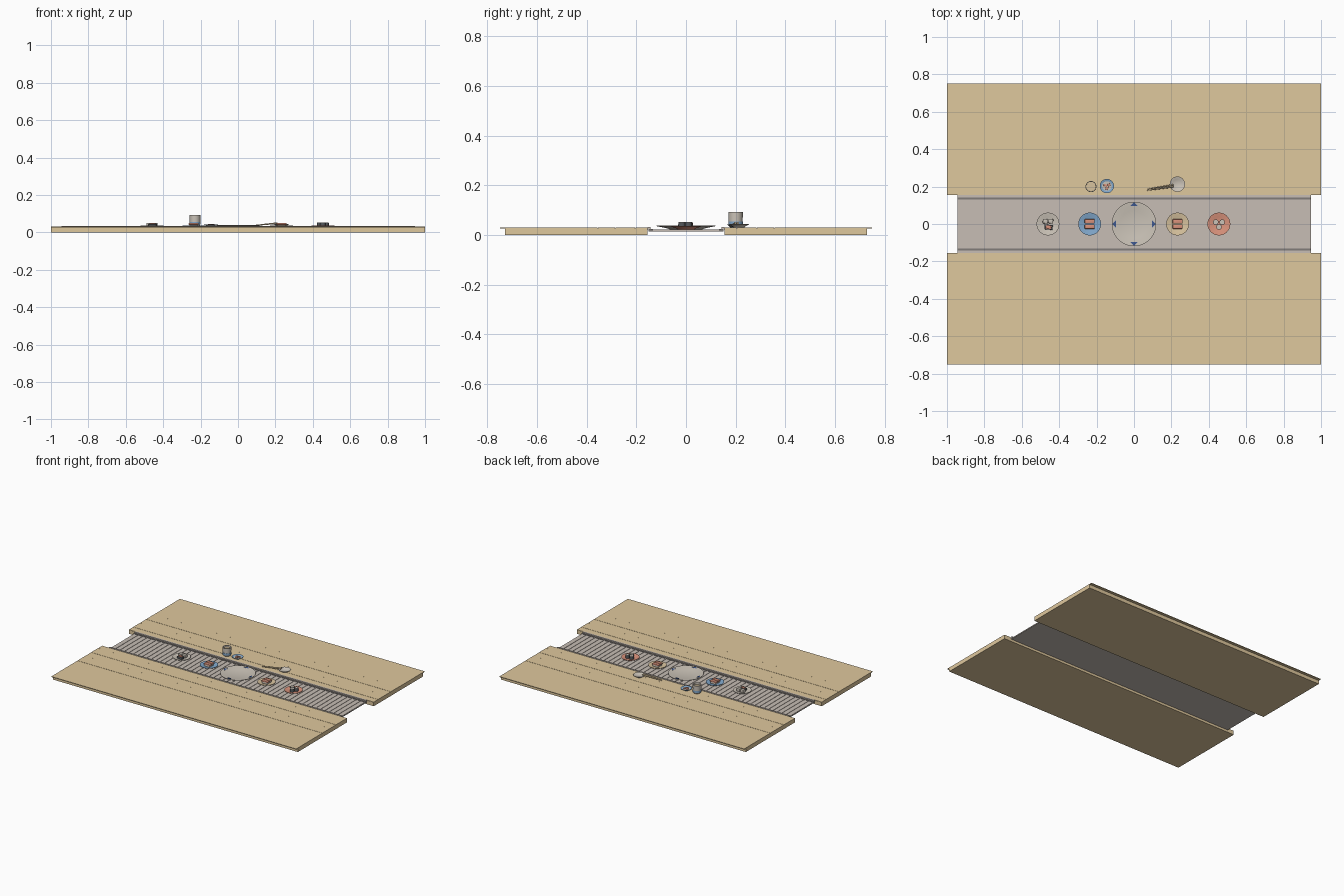
import bpy, bmesh, math
from mathutils import Matrix, Vector

if "Cube" in bpy.data.objects:
    bpy.data.objects.remove(bpy.data.objects["Cube"])


def mat(name, r, g, b):
    m = bpy.data.materials.new(name)
    m.diffuse_color = (r, g, b, 1)
    m.use_nodes = True
    m.node_tree.nodes["Principled BSDF"].inputs["Base Color"].default_value = m.diffuse_color
    return m


WOOD = mat("light_wood", 0.74, 0.58, 0.34)
STEEL = mat("warm_grey", 0.57, 0.51, 0.46)
DARK = mat("dark_grey", 0.22, 0.20, 0.19)
CHINA = mat("off_white", 0.60, 0.55, 0.48)
BLUE = mat("blue_glaze", 0.22, 0.39, 0.60)
NAVY = mat("navy", 0.05, 0.10, 0.28)
CORAL = mat("coral", 0.70, 0.29, 0.20)
SEAWEED = mat("seaweed", 0.09, 0.10, 0.11)
BEIGE = mat("beige_glaze", 0.68, 0.54, 0.34)


def finish(name, bm, m, smooth=False):
    bmesh.ops.recalc_face_normals(bm, faces=bm.faces)
    me = bpy.data.meshes.new(name)
    bm.to_mesh(me)
    bm.free()
    me.materials.append(m)
    ob = bpy.data.objects.new(name, me)
    bpy.context.collection.objects.link(ob)
    if smooth:
        bpy.context.view_layer.objects.active = ob
        bpy.ops.object.select_all(action='DESELECT')
        ob.select_set(True)
        bpy.ops.object.shade_smooth_by_angle(angle=math.radians(35))
    return ob


def add_box(bm, x0, x1, y0, y1, z0, z1):
    c = Matrix.Translation(((x0 + x1) / 2, (y0 + y1) / 2, (z0 + z1) / 2))
    bmesh.ops.create_cube(bm, size=1, matrix=c @ Matrix.Diagonal((x1 - x0, y1 - y0, z1 - z0, 1)))


def box(name, m, *dims):
    bm = bmesh.new()
    add_box(bm, *dims)
    return finish(name, bm, m)


def lathe(name, m, x, y, z, profile, n=32):
    """Revolve an (r, z) profile that begins and ends on the axis."""
    bm = bmesh.new()
    vs = [bm.verts.new((x + r, y, z + h)) for r, h in profile]
    es = [bm.edges.new(p) for p in zip(vs, vs[1:])]
    bmesh.ops.spin(bm, geom=vs + es, cent=(x, y, 0), axis=(0, 0, 1), angle=2 * math.pi, steps=n)
    bmesh.ops.remove_doubles(bm, verts=bm.verts, dist=1e-5)
    return finish(name, bm, m, True)


def block(name, m, x, y, z, sx, sy, sz, turn=0.0, bevel=0.003):
    """Soft-edged block resting at height z."""
    bm = bmesh.new()
    bmesh.ops.create_cube(bm, size=1, matrix=Matrix.Diagonal((sx, sy, sz, 1)))
    bmesh.ops.bevel(bm, geom=bm.edges[:], offset=bevel, segments=2, affect='EDGES', profile=0.5)
    bmesh.ops.transform(bm, verts=bm.verts, matrix=Matrix.Translation((x, y, z + sz / 2)) @ Matrix.Rotation(turn, 4, 'Z'))
    return finish(name, bm, m, True)


# Counters on both sides: body, overhanging top and plank boards
for s, side in ((-1, "front"), (1, "back")):
    def span(a, b):
        return sorted((s * a, s * b))
    box(side + "_counter_body", WOOD, -1, 1, *span(0.155, 0.73), 0, 0.027)
    bm = bmesh.new()
    edges = [0.155, 0.205, 0.285, 0.355, 0.445, 0.75]
    for i, (a, b) in enumerate(zip(edges, edges[1:])):
        add_box(bm, -1, 1, *span(a + 0.0006, b - 0.0006 * (b < 0.7)), 0.026, 0.0305 + 0.0006 * (i % 2))
    finish(side + "_counter_top", bm, WOOD)
    # Guide rails beside the belt
    box(side + "_rail_base", DARK, -0.945, 0.945, *span(0.132, 0.150), 0.016, 0.025)
    box(side + "_rail_cap", STEEL, -0.945, 0.945, *span(0.143, 0.155), 0.022, 0.033)

# Conveyor belt: bed with evenly spaced slats
box("belt_bed", STEEL, -0.945, 0.945, -0.151, 0.151, 0.014, 0.0195)
bm = bmesh.new()
count = 52
pitch = 1.89 / count
for i in range(count):
    x0 = -0.945 + i * pitch
    add_box(bm, x0 + 0.0014, x0 + pitch - 0.0014, -0.134, 0.134, 0.019, 0.023)
finish("belt_slats", bm, STEEL)


# Dishes
def plate(name, m, x, y, z, r, h=0.013):
    return lathe(name, m, x, y, z, [(0, 0), (r * 0.55, 0), (r * 0.6, 0.003), (r, h - 0.002), (r, h),
                                    (r * 0.93, h), (r * 0.62, 0.006), (0, 0.005)])


PLATE_Z = 0.023
for name, m, x in (("white", CHINA, -0.46), ("blue", BLUE, -0.237),
                   ("beige", BEIGE, 0.233), ("coral", CORAL, 0.454)):
    plate(name + "_plate", m, x, 0, PLATE_Z, 0.061)
plate("large_platter", CHINA, 0, 0, PLATE_Z, 0.119, 0.015)

# Painted triangles around the platter rim
bm = bmesh.new()
for k in range(4):
    rot = Matrix.Rotation(k * math.pi / 2, 3, 'Z')
    pts = [(0.097, -0.019, 0.0372), (0.097, 0.019, 0.0372), (0.117, 0, 0.0383)]
    bot = [bm.verts.new(rot @ Vector(p)) for p in pts]
    f = bm.faces.new(bot)
    ext = bmesh.ops.extrude_face_region(bm, geom=[f])["geom"]
    bmesh.ops.translate(bm, verts=[v for v in ext if isinstance(v, bmesh.types.BMVert)], vec=(0, 0, 0.001))
finish("platter_marks", bm, NAVY)


# Rice block with a topping
def nigiri(name, x, y, z, topping, turn=0.0):
    block(name + "_rice", CHINA, x, y, z, 0.046, 0.021, 0.014, turn)
    block(name + "_topping", topping, x, y, z + 0.012, 0.053, 0.024, 0.010, turn)


for i, x in enumerate((-0.237, 0.233)):
    for j, y in enumerate((-0.014, 0.014)):
        nigiri(f"nigiri_{i}_{j}", x, y, 0.028, CORAL)


# Seaweed rolls: dark wrap with a rice face
def roll(name, x, y, z, r=0.0145, h=0.022):
    lathe(name + "_wrap", SEAWEED, x, y, z, [(0, 0), (r, 0), (r, h), (0, h)], 20)
    lathe(name + "_rice", CHINA, x, y, z + h - 0.001, [(0, 0), (r * 0.92, 0), (r * 0.92, 0.003), (0, 0.003)], 20)


for i, (dx, dy) in enumerate(((-0.017, 0.007), (0.017, 0.007), (0, -0.019))):
    roll(f"roll_{i}", 0.454 + dx, dy + 0.003, 0.028)

# Two rice blocks and a wrapped piece on the white plate
for i, dx in enumerate((-0.015, 0.015)):
    block(f"rice_block_{i}", CHINA, -0.46 + dx, 0.015, 0.028, 0.026, 0.024, 0.023, -0.1)
block("wrapped_piece", SEAWEED, -0.457, -0.017, 0.028, 0.044, 0.026, 0.016, -0.1)
block("wrapped_topping", CORAL, -0.457, -0.017, 0.043, 0.030, 0.018, 0.006, -0.1, 0.002)

# Tea cup with coloured bands
TOP = 0.031
lathe("tea_cup", CHINA, -0.23, 0.2, TOP, [(0, 0), (0.022, 0), (0.028, 0.006), (0.029, 0.061),
                                          (0.026, 0.061), (0.025, 0.010), (0, 0.009)])
lathe("tea_cup_band", BLUE, -0.23, 0.2, TOP + 0.010, [(0, 0), (0.0295, 0), (0.0295, 0.014), (0, 0.014)])
lathe("tea", BEIGE, -0.23, 0.2, TOP + 0.046, [(0, 0), (0.027, 0), (0.027, 0.002), (0, 0.002)])

# Small sauce dish with garnish
plate("sauce_dish", BLUE, -0.145, 0.203, TOP, 0.038, 0.012)
lathe("dish_inside", CHINA, -0.145, 0.203, TOP + 0.004, [(0, 0), (0.026, 0), (0.026, 0.003), (0, 0.003)])
for i, (dx, dy) in enumerate(((-0.009, 0.004), (0.010, 0.006), (0, -0.011))):
    block(f"garnish_{i}", CORAL, -0.145 + dx, 0.203 + dy, TOP + 0.006, 0.016, 0.013, 0.007, 0.6 * i, 0.002)

# Small round plate with a pair of resting sticks
plate("side_plate", CHINA, 0.232, 0.213, TOP, 0.041, 0.014)
for i, end in enumerate((0.180, 0.187)):
    a, b = Vector((0.07, end, TOP + 0.004)), Vector((0.21, 0.199 + 0.010 * i, TOP + 0.018))
    d = b - a
    bm = bmesh.new()
    bmesh.ops.create_cone(bm, cap_ends=True, segments=8, radius1=0.0025, radius2=0.0045, depth=d.length,
                          matrix=Matrix.Translation((a + b) / 2) @ d.to_track_quat('Z', 'Y').to_matrix().to_4x4())
    finish(f"stick_{i}", bm, BEIGE, True)
